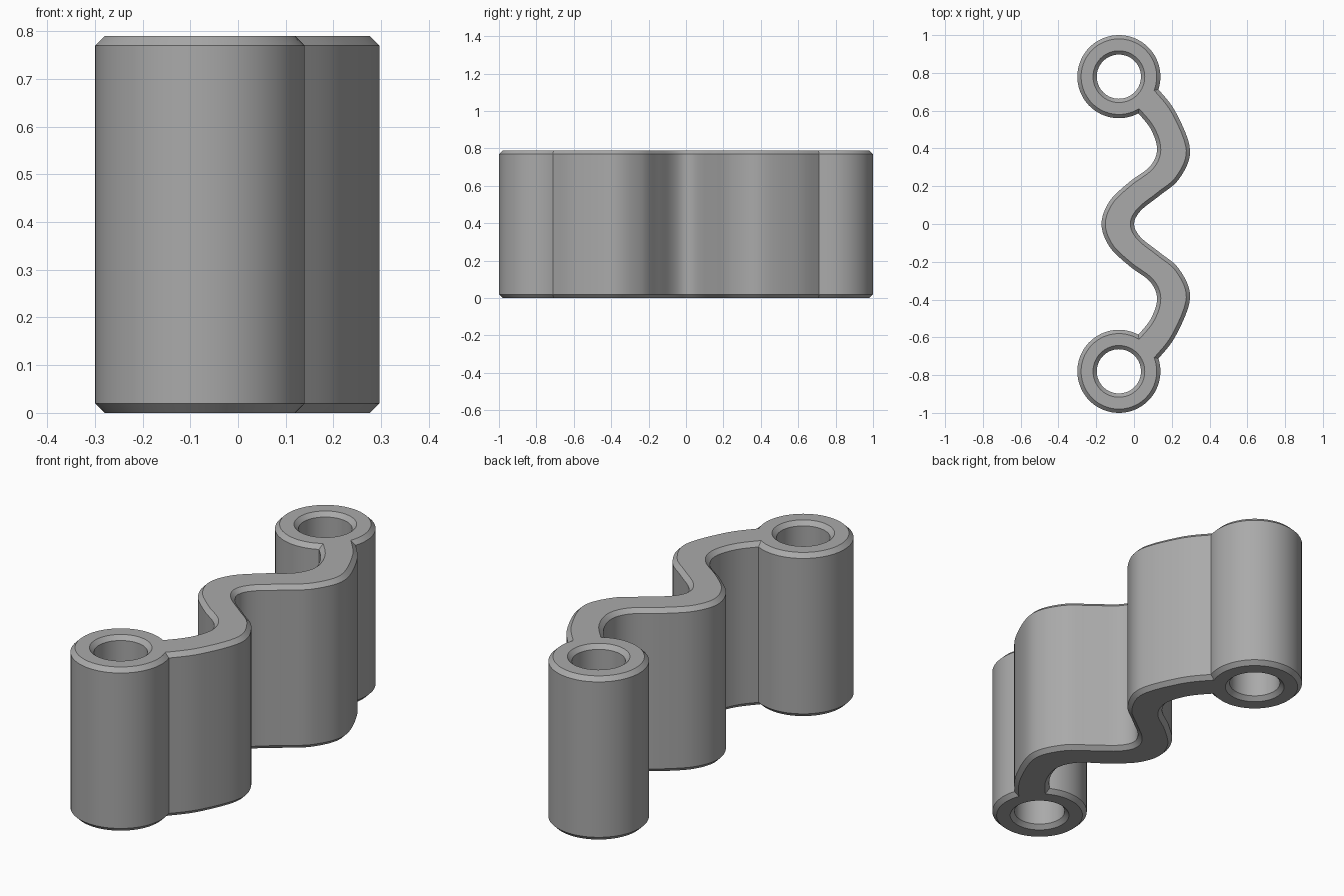
import bpy, bmesh, math
from mathutils import Vector

cube = bpy.data.objects.get("Cube")
if cube:
    bpy.data.objects.remove(cube, do_unlink=True)

HEIGHT, CHAMFER = 0.79, 0.02
EYE, EYE_R, HOLE_R = Vector((-0.08, 0.78)), 0.22, 0.117
STEPS, ARC_SEGS, HOLE_SEGS = 36, 64, 64

# Upper half of the wavy web's two edges, from the middle out into the eye
RIGHT = [(0, 0), (0.035, 0.07), (0.135, 0.15), (0.24, 0.24), (0.297, 0.39),
         (0.222, 0.59), (0.125, 0.717), (0.05, 0.79)]
LEFT = [(-0.172, 0), (-0.13, 0.12), (-0.025, 0.222), (0.085, 0.305), (0.122, 0.394),
        (0.09, 0.5), (0.017, 0.592), (-0.06, 0.67)]


def spline(points, n=12):
    """Smooth curve through the points and their mirror image."""
    p = [Vector((x, -y)) for x, y in reversed(points[1:])] + [Vector(q) for q in points]
    p = [2 * p[0] - p[1]] + p + [2 * p[-1] - p[-2]]
    out = []
    for a, b, c, d in zip(p, p[1:], p[2:], p[3:]):
        for i in range(n):
            t = i / n
            out.append(b + (c - a) * t / 2 + (a - 2.5 * b + 2 * c - d / 2) * t * t
                       + (1.5 * (b - c) + (d - a) / 2) * t ** 3)
    return out + [p[-2]]


def web_edge(points, inset, side):
    """Upper half of an inset web edge, cut where it meets the eye."""
    c = spline(points)
    line = []
    for i in range(len(c) // 2, len(c) - 1):
        t = (c[i + 1] - c[i - 1]).normalized()
        line.append(c[i] + Vector((-t.y, t.x)) * inset * side)
    r, kept = EYE_R - inset, [line[0]]
    for a, b in zip(line, line[1:]):
        da, db = (a - EYE).length, (b - EYE).length
        if db <= r:
            kept.append(a.lerp(b, (da - r) / (da - db)))
            break
        kept.append(b)
    # Even resampling keeps the same point count at every inset
    dist = [0.0]
    for a, b in zip(kept, kept[1:]):
        dist.append(dist[-1] + (b - a).length)
    out, k = [], 0
    for i in range(STEPS + 1):
        s = dist[-1] * i / STEPS
        while k < len(kept) - 2 and dist[k + 1] < s:
            k += 1
        out.append(kept[k].lerp(kept[k + 1], (s - dist[k]) / (dist[k + 1] - dist[k])))
    return out


def flip(points):
    return [Vector((p.x, -p.y)) for p in reversed(points)]


def outline(inset):
    """Closed counter-clockwise outline of both eyes and the web."""
    right, left = web_edge(RIGHT, inset, 1), web_edge(LEFT, inset, -1)
    a, b = right[-1] - EYE, left[-1] - EYE
    start = math.atan2(a.y, a.x)
    sweep = (math.atan2(b.y, b.x) - start) % math.tau
    r = EYE_R - inset
    arc = [EYE + r * Vector((math.cos(start + sweep * i / ARC_SEGS),
                             math.sin(start + sweep * i / ARC_SEGS)))
           for i in range(1, ARC_SEGS)]
    upper = right + arc + left[::-1]
    return upper + flip(upper)[1:-1]


def hole(inset, sign):
    r = HOLE_R + inset
    return [Vector((EYE.x + r * math.cos(math.tau * i / HOLE_SEGS),
                    sign * EYE.y + r * math.sin(math.tau * i / HOLE_SEGS)))
            for i in range(HOLE_SEGS)]


# Chamfered walls from stacked loops, then flat caps with holes
bm = bmesh.new()
levels = [(0, CHAMFER), (CHAMFER, 0), (HEIGHT - CHAMFER, 0), (HEIGHT, CHAMFER)]
caps = ([], [])
for shape in (outline, lambda d: hole(d, 1), lambda d: hole(d, -1)):
    loops = [[bm.verts.new((p.x, p.y, z)) for p in shape(d)] for z, d in levels]
    n = len(loops[0])
    for lo, hi in zip(loops, loops[1:]):
        for i in range(n):
            j = (i + 1) % n
            bm.faces.new((lo[i], lo[j], hi[j], hi[i]))
    for cap, loop in zip(caps, (loops[0], loops[-1])):
        cap += [bm.edges.get((loop[i], loop[(i + 1) % n])) for i in range(n)]
for cap in caps:
    bmesh.ops.triangle_fill(bm, edges=cap, use_beauty=True)
bmesh.ops.recalc_face_normals(bm, faces=bm.faces)

mesh = bpy.data.meshes.new("wavy_link")
bm.to_mesh(mesh)
bm.free()
link = bpy.data.objects.new("wavy_link", mesh)
bpy.context.collection.objects.link(link)

# Plain grey
grey = bpy.data.materials.new("grey")
grey.use_nodes = True
color = (0.4, 0.4, 0.4, 1)
grey.diffuse_color = color
grey.node_tree.nodes["Principled BSDF"].inputs["Base Color"].default_value = color
mesh.materials.append(grey)

bpy.ops.object.select_all(action='DESELECT')
link.select_set(True)
bpy.context.view_layer.objects.active = link
bpy.ops.object.shade_smooth_by_angle(angle=math.radians(25))
